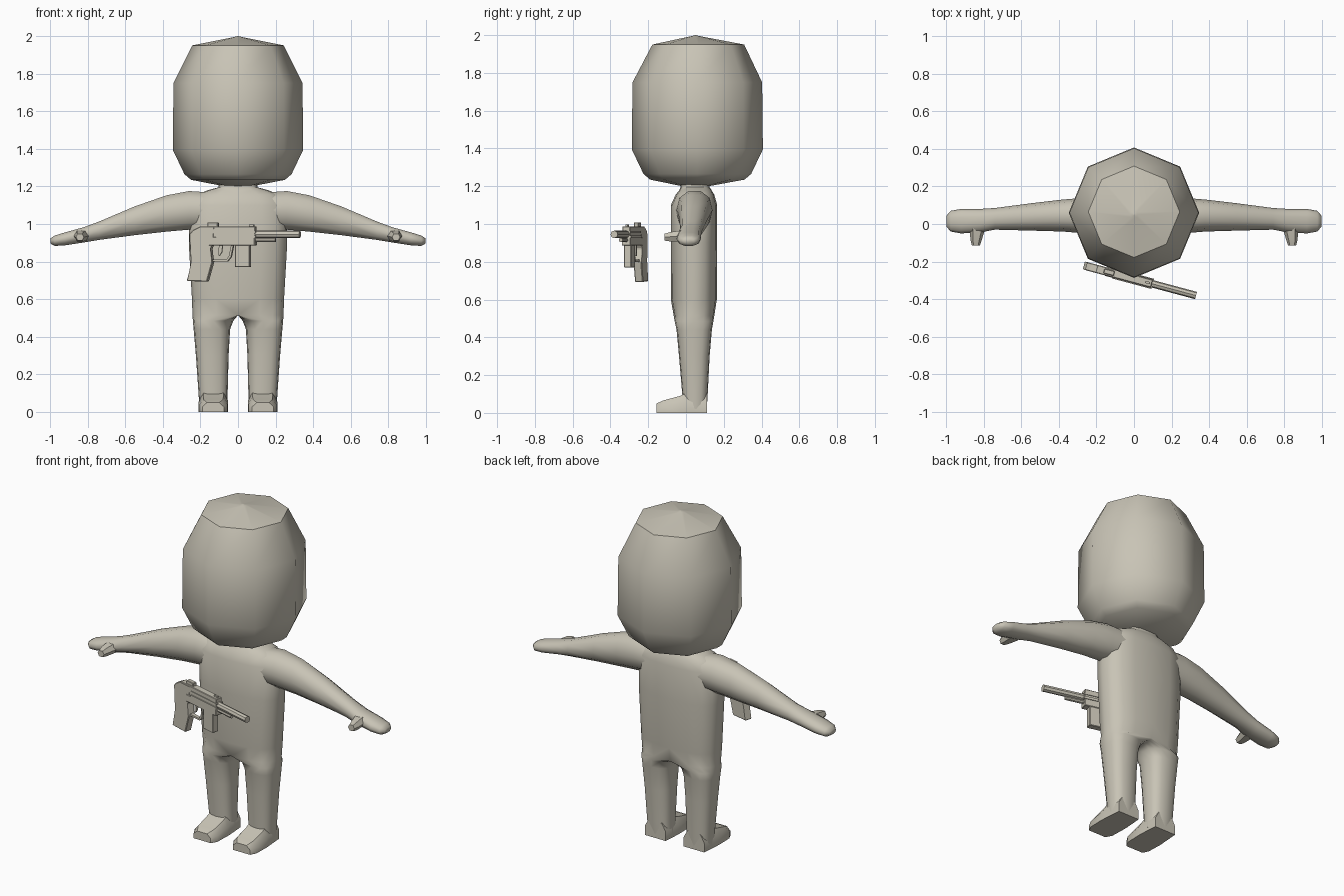
import bpy, bmesh, math
from mathutils import Matrix, Vector

if "Cube" in bpy.data.objects:
    bpy.data.objects.remove(bpy.data.objects["Cube"])

clay = bpy.data.materials.new("warm_grey")
clay.diffuse_color = (0.58, 0.55, 0.465, 1)
clay.use_nodes = True
clay.node_tree.nodes["Principled BSDF"].inputs["Base Color"].default_value = clay.diffuse_color


def finish(name, bm, angle=None, mirror=False):
    """Turn a bmesh into a named object, optionally smoothed and mirrored."""
    bmesh.ops.remove_doubles(bm, verts=bm.verts, dist=0.0005)
    bmesh.ops.recalc_face_normals(bm, faces=bm.faces)
    me = bpy.data.meshes.new(name)
    bm.to_mesh(me)
    bm.free()
    me.materials.append(clay)
    ob = bpy.data.objects.new(name, me)
    bpy.context.collection.objects.link(ob)
    if mirror:
        mod = ob.modifiers.new("mirror", 'MIRROR')
        mod.use_clip = True
        mod.merge_threshold = 0.001
    if angle:
        bpy.ops.object.select_all(action='DESELECT')
        ob.select_set(True)
        bpy.context.view_layer.objects.active = ob
        bpy.ops.object.shade_smooth_by_angle(angle=math.radians(angle))
    return ob


def ring(a0, a1, b0, b1, n, power=2.0):
    """Rounded section filling the given bounds."""
    pts = []
    for i in range(n):
        t = 2 * math.pi * i / n
        c, s = round(math.cos(t), 6), round(math.sin(t), 6)
        c = math.copysign(abs(c) ** (2 / power), c)
        s = math.copysign(abs(s) ** (2 / power), s)
        pts.append(((a0 + a1) / 2 + (a1 - a0) / 2 * c, (b0 + b1) / 2 + (b1 - b0) / 2 * s))
    return pts


def loft(rings):
    """Skin a list of equal-length point rings and cap both ends."""
    bm = bmesh.new()
    rows = [[bm.verts.new(p) for p in r] for r in rings]
    n = len(rows[0])
    for lo, hi in zip(rows, rows[1:]):
        for i in range(n):
            j = (i + 1) % n
            bm.faces.new((lo[i], lo[j], hi[j], hi[i]))
    bm.faces.new(rows[0][::-1])
    bm.faces.new(rows[-1])
    return bm


# Head: eight-sided, with a shallow cone on top
head = [(1.20, .07, .05), (1.235, .25, .06), (1.265, .285, .06), (1.395, .347, .06),
        (1.75, .343, .06), (1.95, .243, .065), (1.995, .02, .05), (2.0, .002, .05)]
finish("head", loft([[(r * math.cos(k * math.pi / 4), cy + r * math.sin(k * math.pi / 4), z)
                      for k in range(8)] for z, r, cy in head]), 47)

# Body: each leg widens into half of the torso; the midline is merged by the mirror
body = [(.02, .055, .205, -.015, .11), (.1, .055, .21, -.02, .115), (.3, .05, .224, -.037, .125),
        (.44, .042, .236, -.05, .137), (.485, .025, .24, -.06, .145),
        (.515, -.242, .242, -.065, .15), (.6, -.245, .245, -.08, .163),
        (.9, -.262, .262, -.08, .165), (1.1, -.262, .262, -.08, .165),
        (1.155, -.225, .225, -.055, .15), (1.18, -.16, .16, -.035, .135),
        (1.195, -.105, .105, -.03, .125), (1.23, -.1, .1, -.03, .125)]
bm = loft([[(max(0, x), y, z) for x, y in ring(a, b, c, d, 16, 2.6)] for z, a, b, c, d in body])
bmesh.ops.delete(bm, geom=[f for f in bm.faces if all(v.co.x < 1e-4 for v in f.verts)],
                 context='FACES')
finish("body_and_legs", bm, 60, True)

# Arms with rounded hands, lofted along x
arm = [(.12, -.06, .145, .98, 1.17), (.26, -.05, .14, .965, 1.18), (.38, -.04, .13, .955, 1.157),
       (.55, -.035, .11, .937, 1.097), (.74, -.03, .085, .913, 1.015), (.82, -.045, .08, .9, .985),
       (.92, -.05, .08, .885, .957), (.975, -.04, .07, .882, .94), (.997, -.015, .045, .895, .925)]
finish("arm", loft([[(x, y, z) for y, z in ring(a, b, c, d, 10, 2.2)]
                    for x, a, b, c, d in arm]), 60, True)

# Thumbs pointing forward
thumb = [(-.02, .79, .875, .905, .97), (-.085, .81, .87, .905, .96), (-.115, .82, .862, .91, .95)]
finish("thumb", loft([[(x, y, z) for x, z in ring(a, b, c, d, 6, 2.4)]
                      for y, a, b, c, d in thumb]), 50, True)

# Feet: wedge from heel to low toe, top edges drawn in
foot = [(.11, .06, .2, .1), (.0, .052, .208, .105), (-.03, .052, .21, .09),
        (-.12, .055, .207, .066), (-.155, .075, .19, .05)]
finish("foot", loft([[(a, y, 0), (b, y, 0), (b, y, h * .55), (b - .025, y, h),
                      (a + .025, y, h), (a, y, h * .55)] for y, a, b, h in foot]), 40, True)

# Pistol floating in front of the waist, turned about the vertical
turn = Matrix.Translation((0, -.292, 0)) @ Matrix.Rotation(math.radians(-15), 4, 'Z')


def place(name, bm, angle=None):
    finish(name, bm, angle).matrix_world = turn


def plate(name, outline, width, bevel=.004):
    """Extrude a side outline, drawn in x and z, to a given width."""
    bm = loft([[(x * 1.035, y, z) for x, z in outline] for y in (-width / 2, width / 2)])
    if bevel:
        bmesh.ops.bevel(bm, geom=bm.edges[:], offset=bevel, segments=1, affect='EDGES')
    place(name, bm)


def box(name, x0, x1, z0, z1, width, bevel=.003):
    plate(name, [(x0, z0), (x1, z0), (x1, z1), (x0, z1)], width, bevel)


def tube(name, x0, x1, z, r):
    place(name, loft([[(x * 1.035, y, h) for y, h in ring(-r, r, z - r, z + r, 8)]
                      for x in (x0, x1)]), 40)


plate("pistol_grip", [(-.255, .945), (-.235, .968), (-.2, .985), (-.12, .985), (-.125, .9),
                      (-.145, .87), (-.13, .8), (-.16, .693), (-.268, .697), (-.24, .8)], .044)
box("pistol_slide", -.2, .095, .925, .988, .042)
box("pistol_frame", -.15, .095, .885, .93, .048)
box("slide_rail", -.11, .1, .925, .94, .056, 0)
box("slide_upper_rail", -.11, .1, .953, .962, .05, 0)
box("rear_sight", -.16, -.105, .98, 1.008, .026)
box("front_sight", .06, .085, .985, .997, .012, 0)
box("front_grip", -.012, .066, .77, .89, .04)
tube("barrel", .08, .33, .945, .02)
tube("lower_rod", .08, .2, .915, .011)

# Trigger guard: a thin bent strip, and the trigger inside it
guard = [(-.14, .80), (-.055, .80), (-.035, .825), (-.022, .89)]
strip = guard + [(-.034, .89), (-.046, .83), (-.06, .811), (-.14, .811)]
plate("trigger_guard", strip, .022, 0)
plate("trigger", [(-.1, .89), (-.08, .89), (-.085, .85), (-.098, .83), (-.103, .835)], .012, 0)
